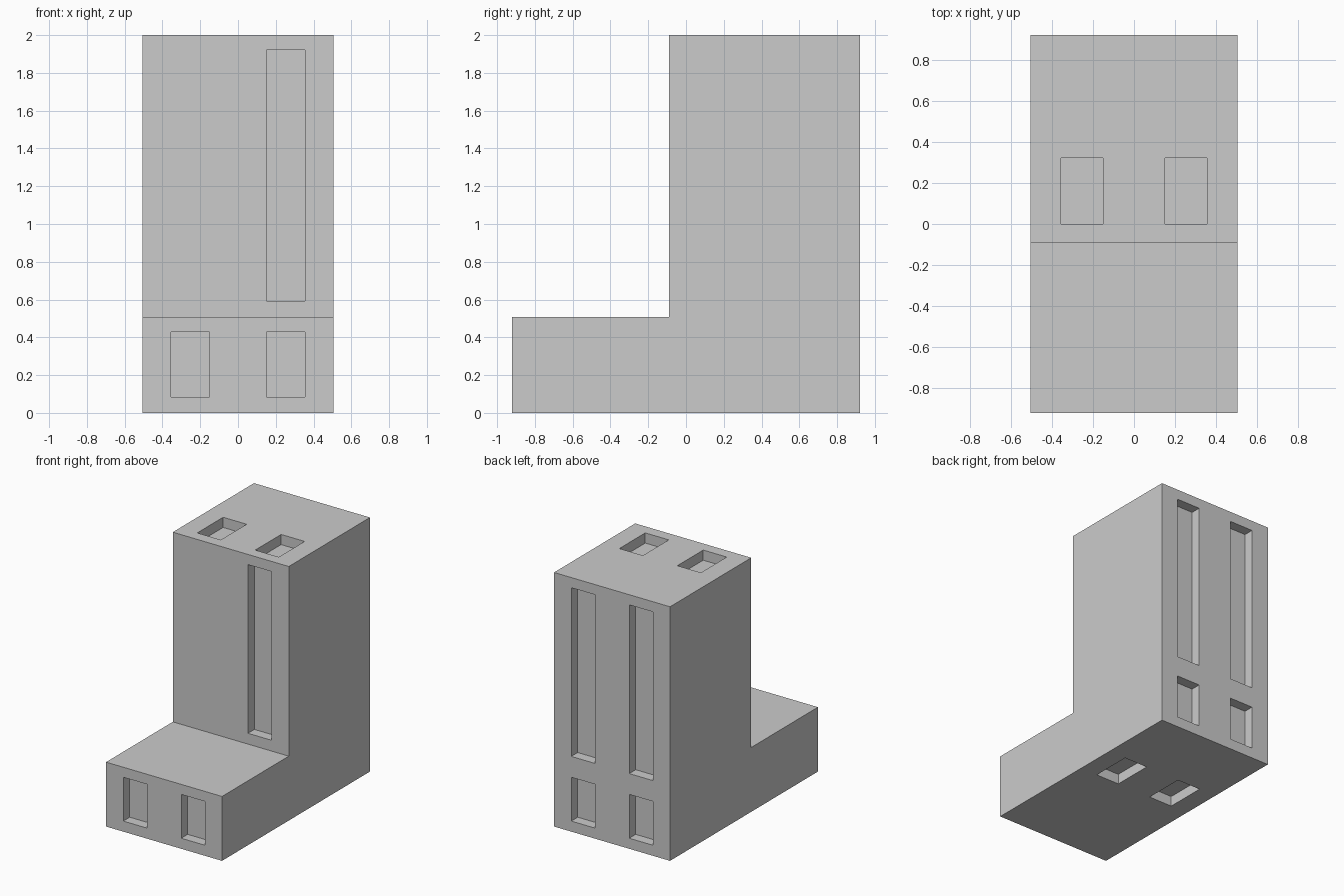
import bpy, bmesh
from mathutils import Matrix, Vector

if "Cube" in bpy.data.objects:
    bpy.data.objects.remove(bpy.data.objects["Cube"])

HALF_W, HALF_L = 0.505, 0.92
STEP_Y, STEP_Z, TOP = -0.09, 0.507, 2.0
DEPTH, OVER = 0.08, 0.04          # pocket depth, cutter overshoot outside the face
PX = (0.15, 0.355)                # pocket x range on the right-hand side


def make_object(name, bm):
    bmesh.ops.recalc_face_normals(bm, faces=bm.faces)
    mesh = bpy.data.meshes.new(name)
    bm.to_mesh(mesh)
    bm.free()
    obj = bpy.data.objects.new(name, mesh)
    bpy.context.collection.objects.link(obj)
    return obj


def add_box(bm, x, y, z):
    lo, hi = Vector((x[0], y[0], z[0])), Vector((x[1], y[1], z[1]))
    matrix = Matrix.Translation((lo + hi) / 2) @ Matrix.Diagonal((*(hi - lo), 1))
    bmesh.ops.create_cube(bm, size=1, matrix=matrix)


# L-shaped body: side profile extruded across the width
profile = [(-HALF_L, 0), (HALF_L, 0), (HALF_L, TOP),
           (STEP_Y, TOP), (STEP_Y, STEP_Z), (-HALF_L, STEP_Z)]
bm = bmesh.new()
face = bm.faces.new([bm.verts.new((-HALF_W, y, z)) for y, z in profile])
side = bmesh.ops.extrude_face_region(bm, geom=[face])["geom"]
bmesh.ops.translate(bm, vec=(2 * HALF_W, 0, 0),
                    verts=[v for v in side if isinstance(v, bmesh.types.BMVert)])
body = make_object("stepped_block", bm)

# Pocket cutters: mirrored pairs on front, back, top and bottom
low, tall, cap = (0.083, 0.428), (0.592, 1.92), (0.0, 0.322)
front = (-HALF_L - OVER, -HALF_L + DEPTH)
back = (HALF_L - DEPTH, HALF_L + OVER)
pairs = [(front, low), (back, low), (back, tall),
         (cap, (TOP - DEPTH, TOP + OVER)), (cap, (-OVER, DEPTH))]
bm = bmesh.new()
for y, z in pairs:
    for x in (PX, (-PX[1], -PX[0])):
        add_box(bm, x, y, z)
# Single tall pocket on the right of the upright's front
add_box(bm, PX, (STEP_Y - OVER, STEP_Y + DEPTH), tall)
cutter = make_object("pocket_cutter", bm)
cutter.hide_render = True

# Carve the pockets, then drop the cutter
mod = body.modifiers.new("pockets", 'BOOLEAN')
mod.operation, mod.solver, mod.object = 'DIFFERENCE', 'EXACT', cutter
bpy.context.view_layer.objects.active = body
bpy.ops.object.modifier_apply(modifier=mod.name)
bpy.data.objects.remove(cutter)
